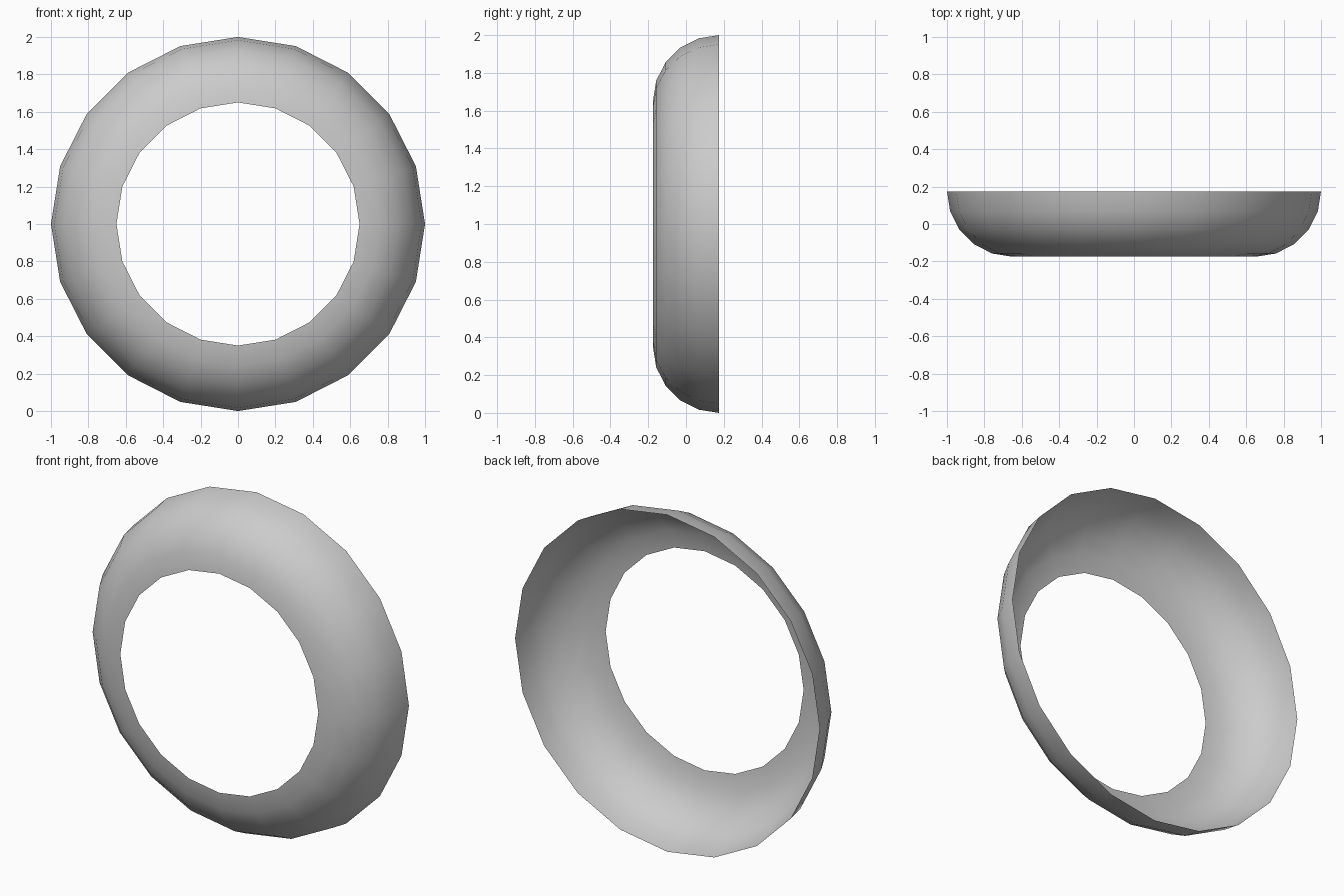
import bpy, bmesh
from math import sin, cos, pi, tau

if "Cube" in bpy.data.objects:
    bpy.data.objects.remove(bpy.data.objects["Cube"])

SIDES, STEPS = 20, 5          # segments around the ring, segments along the arc
INNER, TUBE = 0.65, 0.35      # front opening radius, arc radius

bm = bmesh.new()

# Quarter-round profile swept about the front-back axis
rings = []
for j in range(STEPS + 1):
    a = j / STEPS * pi / 2
    r, y = INNER + TUBE * cos(a), TUBE / 2 - TUBE * sin(a)
    rings.append([bm.verts.new((r * cos(tau * i / SIDES), y, 1 + r * sin(tau * i / SIDES)))
                  for i in range(SIDES)])

# Open shell, faces pointing outwards
for back, front in zip(rings, rings[1:]):
    for i in range(SIDES):
        k = (i + 1) % SIDES
        face = bm.faces.new((back[i], front[i], front[k], back[k]))
        face.smooth = True

bm.normal_update()
f = next(iter(bm.faces))
c = f.calc_center_median()
if f.normal.x * c.x + f.normal.z * (c.z - 1) < 0:
    bmesh.ops.reverse_faces(bm, faces=bm.faces[:])

mesh = bpy.data.meshes.new("rounded_ring")
bm.to_mesh(mesh)
bm.free()
ring = bpy.data.objects.new("rounded_ring", mesh)
bpy.context.collection.objects.link(ring)
